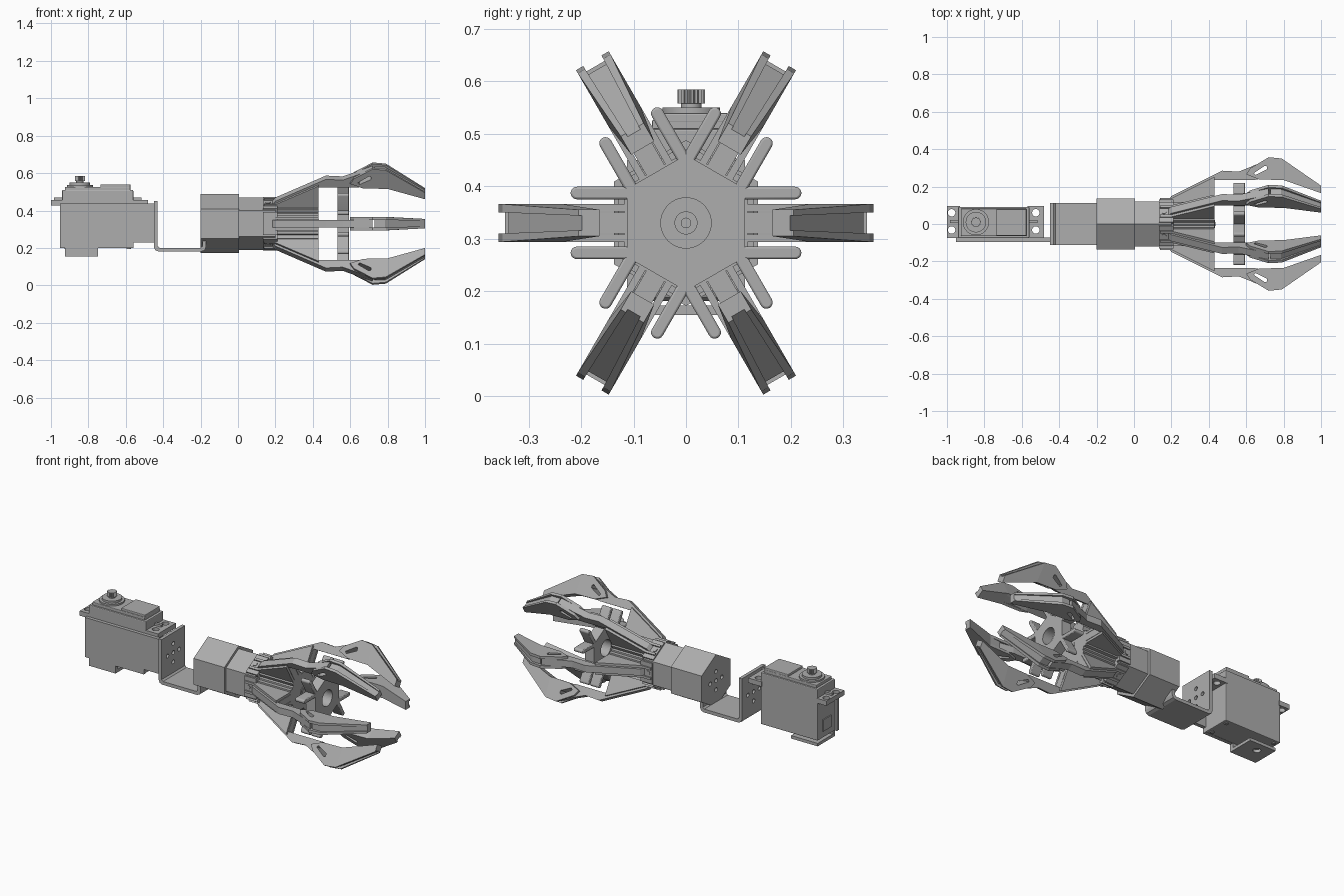
import bpy, bmesh, math
from mathutils import Matrix, Vector

if "Cube" in bpy.data.objects:
    bpy.data.objects.remove(bpy.data.objects["Cube"])

CZ = 0.33  # height of the arm axis
grey = bpy.data.materials.new("grey_metal")
grey.use_nodes = True
grey.diffuse_color = (0.42, 0.42, 0.42, 1)
grey.node_tree.nodes["Principled BSDF"].inputs["Base Color"].default_value = (0.42, 0.42, 0.42, 1)

# Extrusion axes: the profile lies in the other two directions
ALONG_X = Matrix(((0, 0, 1), (1, 0, 0), (0, 1, 0))).to_4x4()
ALONG_Y = Matrix(((1, 0, 0), (0, 0, 1), (0, 1, 0))).to_4x4()
ALONG_Z = Matrix.Identity(4)


def ngon(n, r, cx=0, cy=0, phase=0.0):
    return [(cx + r * math.cos(phase + 2 * math.pi * i / n),
             cy + r * math.sin(phase + 2 * math.pi * i / n)) for i in range(n)]


def rect(a, b, c, d):
    return [(a, c), (b, c), (b, d), (a, d)]


def add_prism(bm, profile, lo, hi, m):
    low = [bm.verts.new(m @ Vector((u, v, lo))) for u, v in profile]
    high = [bm.verts.new(m @ Vector((u, v, hi))) for u, v in profile]
    bm.faces.new(low)
    bm.faces.new(high)
    n = len(profile)
    for i in range(n):
        j = (i + 1) % n
        bm.faces.new((low[i], low[j], high[j], high[i]))


def finish(name, bm, bevel=0.0, smooth=False):
    bmesh.ops.recalc_face_normals(bm, faces=bm.faces)
    mesh = bpy.data.meshes.new(name)
    bm.to_mesh(mesh)
    bm.free()
    mesh.materials.append(grey)
    ob = bpy.data.objects.new(name, mesh)
    bpy.context.collection.objects.link(ob)
    if bevel:
        mod = ob.modifiers.new("edges", "BEVEL")
        mod.width, mod.segments = bevel, 2
    if smooth:
        bpy.ops.object.select_all(action="DESELECT")
        ob.select_set(True)
        bpy.context.view_layer.objects.active = ob
        bpy.ops.object.shade_smooth_by_angle()
    return ob


def part(name, profile, lo, hi, m=ALONG_Z, bevel=0.0, smooth=False):
    bm = bmesh.new()
    add_prism(bm, profile, lo, hi, m)
    return finish(name, bm, bevel, smooth)


def cutter(name, prisms):
    bm = bmesh.new()
    for p in prisms:
        add_prism(bm, *p)
    ob = finish(name, bm)
    ob.hide_render = True
    ob.hide_set(True)
    return ob


def cut(ob, tool):
    mod = ob.modifiers.new("holes", "BOOLEAN")
    mod.operation, mod.object, mod.solver = "DIFFERENCE", tool, "EXACT"


# Wrist: stepped hexagonal body along the arm axis
point_up = math.pi / 2
wrist = part("wrist_body", ngon(6, 0.158, 0, CZ, point_up), -0.2, 0.005, ALONG_X)
part("wrist_collar", ngon(6, 0.14, 0, CZ, point_up), 0, 0.2, ALONG_X)
part("palm_core", ngon(6, 0.11, 0, CZ, point_up), 0.19, 0.43, ALONG_X)
for r, x in ((0.022, 0.433), (0.01, 0.436)):
    part("core_boss", ngon(24, r, 0, CZ), 0.42, x, ALONG_X, smooth=True)

# Bent bracket joining servo mount and wrist
channel = [(-0.45, 0.45), (-0.45, 0.205), (-0.443, 0.188), (-0.425, 0.181),
           (-0.195, 0.181), (-0.178, 0.188), (-0.171, 0.205), (-0.171, 0.3),
           (-0.19, 0.3), (-0.19, 0.21), (-0.2, 0.201), (-0.42, 0.201),
           (-0.43, 0.21), (-0.43, 0.45)]
bracket = part("wrist_bracket", channel, -0.112, 0.112, ALONG_Y)
bolt_spots = [(0, 0), (0.055, 0), (-0.055, 0), (0, 0.055), (0, -0.055)]
bolt_tool = cutter("bolt_hole_cutter", [
    (ngon(16, 0.012, y, CZ + z), -0.5, -0.15, ALONG_X) for y, z in bolt_spots])
cut(bracket, bolt_tool)
cut(wrist, bolt_tool)

# Servo case with cap and output shaft
part("servo_case", rect(-0.94, -0.56, -0.075, 0.092), 0.2, 0.51, bevel=0.005)
part("servo_top", rect(-0.925, -0.575, -0.065, 0.082), 0.5, 0.527, bevel=0.004)
part("servo_lid", rect(-0.735, -0.575, -0.062, 0.08), 0.52, 0.54, bevel=0.004)
SX, SY = -0.845, 0.01
for name, r, lo, hi in (("shaft_shoulder", 0.07, 0.52, 0.537),
                        ("shaft_bearing", 0.055, 0.53, 0.55),
                        ("shaft_neck", 0.02, 0.54, 0.565)):
    part(name, ngon(32, r, SX, SY), lo, hi, smooth=True)
teeth = 20
spline = [(SX + r * math.cos(a), SY + r * math.sin(a))
          for i in range(teeth * 2)
          for r, a in [(0.027 if i % 2 else 0.023, math.pi * i / teeth)]]
part("output_spline", spline, 0.558, 0.584)

# Servo mounting ears
ear_tool = cutter("ear_hole_cutter", [
    (ngon(16, 0.02, x, y), 0.3, 0.6, ALONG_Z)
    for x in (-0.975, -0.525) for y in (0.06, -0.032)])
for name, x0, x1 in (("rear_ear", -1.0, -0.93), ("front_ear", -0.57, -0.48)):
    cut(part(name, rect(x0, x1, -0.075, 0.095), 0.428, 0.457), ear_tool)
for x0, x1 in ((-0.985, -0.935), (-0.565, -0.515)):
    part("ear_rib", rect(x0, x1, 0.005, 0.022), 0.445, 0.47)
part("cable_cover", rect(-0.946, -0.93, -0.03, 0.045), 0.24, 0.31)

# Servo holder: side plate with a turned-in foot
side = [(-0.952, 0.2), (-0.925, 0.2), (-0.925, 0.155), (-0.748, 0.155),
        (-0.748, 0.2), (-0.56, 0.2), (-0.56, 0.23), (-0.44, 0.23),
        (-0.44, 0.438), (-0.952, 0.438)]
part("servo_side_plate", side, -0.095, -0.073, ALONG_Y)
foot = part("servo_foot", rect(-0.925, -0.748, -0.095, 0.07), 0.155, 0.173)
cut(foot, cutter("foot_hole_cutter", [(ngon(20, 0.022, SX, SY), 0.1, 0.19, ALONG_Z)]))
for x in (-0.915, -0.585):
    for y in (-0.05, 0.067):
        part("case_screw", ngon(12, 0.012, x, y), 0.195, 0.203)

# Finger pieces as (along arm, outward) profiles
link = [(0.17, 0.11), (0.2, 0.15), (0.47, 0.285), (0.56, 0.28), (0.72, 0.345),
        (0.72, 0.25), (0.64, 0.235), (0.56, 0.235), (0.43, 0.235), (0.43, 0.11)]
fin = [(0.14, 0.09), (0.14, 0.138), (0.2, 0.138), (0.43, 0.252), (0.43, 0.09)]
cheek = [(0.6, 0.265), (0.62, 0.297), (0.72, 0.357), (0.79, 0.35), (1.0, 0.205),
         (1.0, 0.165), (0.8, 0.235), (0.67, 0.238)]
pad = [(0.73, 0.24), (0.73, 0.338), (0.785, 0.338), (1.0, 0.198), (1.0, 0.165), (0.8, 0.235)]
slot = [(0.64, 0.272), (0.65, 0.262), (0.71, 0.292), (0.71, 0.308), (0.7, 0.312)]


def claw_piece(name, profile, lo, hi, turn):
    """Claw plate whose tip narrows towards the finger's middle."""
    bm = bmesh.new()
    add_prism(bm, profile, lo, hi, ALONG_Z)
    for v in bm.verts:
        if v.co.x > 0.95:
            v.co.z *= 0.7
    bmesh.ops.triangulate(bm, faces=bm.faces)
    bm.transform(turn)
    return finish(name, bm)


for k in range(6):
    turn = Matrix.Translation((0, 0, CZ)) @ Matrix.Rotation(k * math.pi / 3, 4, "X")
    slot_tool = cutter("finger_slot_cutter", [(slot, -0.1, 0.1, turn)])
    cut(part("finger_link", link, -0.02, 0.02, turn), slot_tool)
    part("finger_mount", rect(0.135, 0.21, 0.09, 0.13), -0.062, 0.062, turn)
    part("mount_rail", rect(0.2, 0.43, 0.08, 0.117), -0.045, 0.045, turn)
    part("mount_rivet", ngon(16, 0.013), 0.12, 0.134,
         turn @ Matrix.Translation((0.16, 0, 0)) @ ALONG_Y, smooth=True)
    claw_piece("claw_pad", pad, -0.028, 0.028, turn)

    for s in (-1, 1):
        # Hinge fin beside the link, and claw cheek standing proud of the pad
        part("hinge_fin", fin, *sorted((s * 0.022, s * 0.036)), turn)
        cut(claw_piece("claw_cheek", cheek, *sorted((s * 0.02, s * 0.036)), turn), slot_tool)

        # Round-ended prongs of the spider that guide the finger
        arc = [(0.208 + 0.012 * math.cos(a), s * 0.057 + 0.012 * math.sin(a))
               for a in [math.pi * (i / 8 - 0.5) for i in range(9)]]
        prong = [(0.08, s * 0.057 + 0.012), (0.08, s * 0.057 - 0.012)] + arc
        part("spider_prong", prong, 0.532, 0.594, turn @ ALONG_X, bevel=0.004, smooth=True)

# Spider hub with its bore
hub = part("spider_hub", ngon(6, 0.13, 0, CZ, point_up), 0.532, 0.594, ALONG_X)
cut(hub, cutter("hub_bore_cutter", [(ngon(40, 0.048, 0, CZ), 0.5, 0.65, ALONG_X)]))
